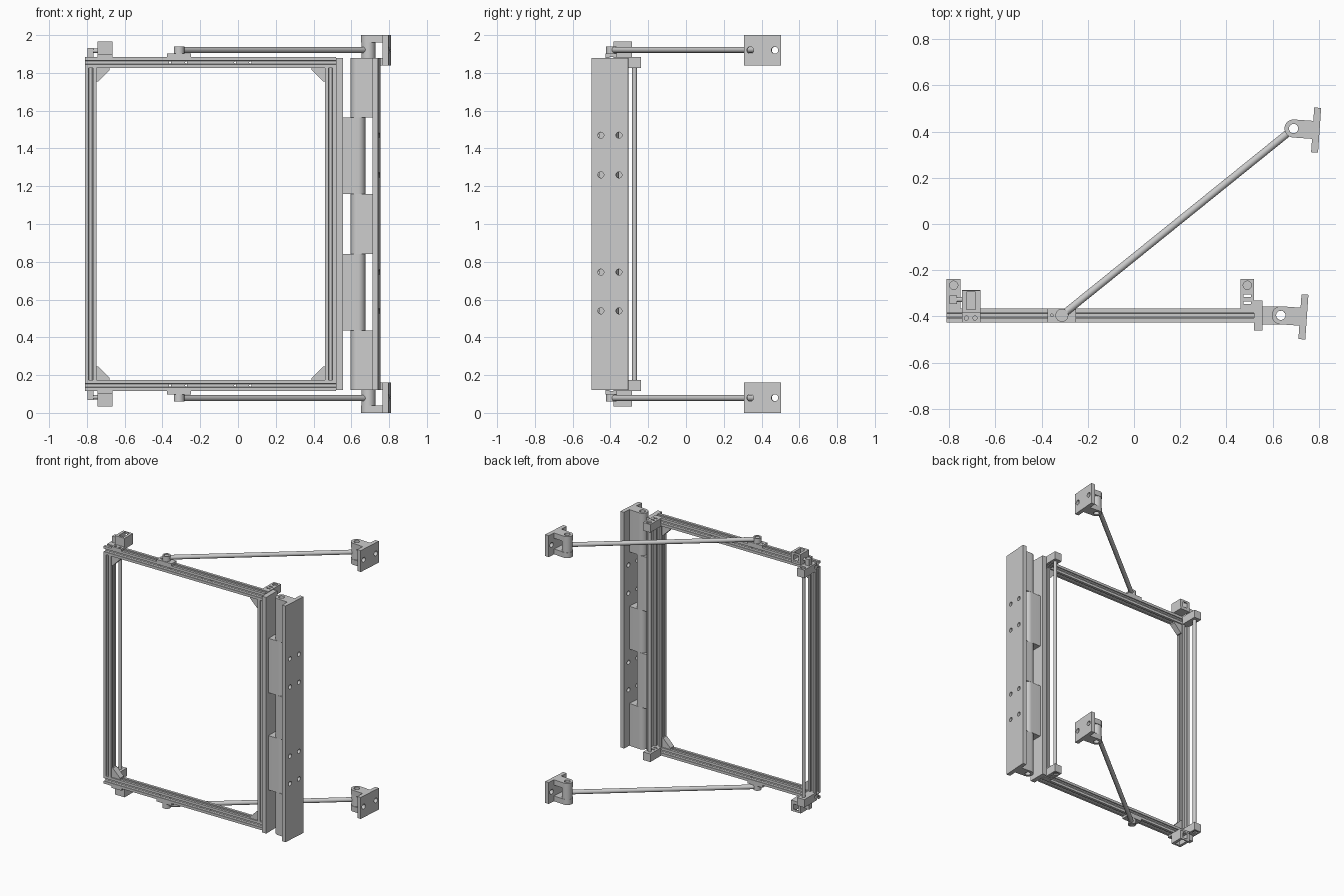
import bpy, bmesh, math
from mathutils import Matrix, Vector

default = bpy.data.objects.get("Cube")
if default:
    bpy.data.objects.remove(default, do_unlink=True)

# All heights are measured from the middle of the model, which sits at MID.
MID = 1.0
AXES = {"X": lambda u, v, w: (w, u, v),
        "Y": lambda u, v, w: (u, w, v),
        "Z": lambda u, v, w: (u, v, w)}


def prism(name, outline, start, end, axis="Z", matrix=None):
    """Extrude a closed 2D outline along an axis."""
    bm = bmesh.new()
    place = AXES[axis]
    low = [bm.verts.new(place(u, v, start)) for u, v in outline]
    high = [bm.verts.new(place(u, v, end)) for u, v in outline]
    bm.faces.new(low)
    bm.faces.new(high)
    for i in range(len(low)):
        j = (i + 1) % len(low)
        bm.faces.new((low[i], low[j], high[j], high[i]))
    if matrix:
        bm.transform(matrix)
    bmesh.ops.recalc_face_normals(bm, faces=bm.faces)
    mesh = bpy.data.meshes.new(name)
    bm.to_mesh(mesh)
    bm.free()
    obj = bpy.data.objects.new(name, mesh)
    obj.location.z = MID
    bpy.context.collection.objects.link(obj)
    return obj


def rect(u0, u1, v0, v1):
    return [(u0, v0), (u1, v0), (u1, v1), (u0, v1)]


def box(name, x, y, z, matrix=None):
    return prism(name, rect(*x, *y), *z, matrix=matrix)


def circle(u, v, r, steps=32):
    return [(u + r * math.cos(math.tau * i / steps),
             v + r * math.sin(math.tau * i / steps)) for i in range(steps)]


def finish(obj, cutters=(), mirror=False):
    """Cut holes, optionally mirror top to bottom, and shade."""
    for cutter in cutters:
        cutter.hide_render = True
        mod = obj.modifiers.new("Cut", "BOOLEAN")
        mod.operation, mod.solver, mod.object = "DIFFERENCE", "EXACT", cutter
    if mirror:
        mod = obj.modifiers.new("Mirror", "MIRROR")
        mod.use_axis = (False, False, True)
    bpy.context.view_layer.update()
    graph = bpy.context.evaluated_depsgraph_get()
    mesh = bpy.data.meshes.new_from_object(obj.evaluated_get(graph))
    obj.modifiers.clear()
    obj.data = mesh
    for cutter in cutters:
        bpy.data.objects.remove(cutter, do_unlink=True)
    bpy.ops.object.select_all(action="DESELECT")
    obj.select_set(True)
    bpy.context.view_layer.objects.active = obj
    bpy.ops.object.shade_smooth_by_angle(angle=math.radians(30))
    return obj


def slotted(cu, cv, half=0.03):
    """Square section with a T-slot in each side."""
    side = [(1, 1), (0.37, 1), (0.37, 0.75), (0.54, 0.75), (0.54, 0.64), (0.27, 0.37)]
    side += [(-u, v) for u, v in reversed(side[1:])]
    points = []
    for turn in range(4):
        c, s = round(math.cos(turn * math.pi / 2)), round(math.sin(turn * math.pi / 2))
        points += [(cu + half * (u * c - v * s), cv + half * (u * s + v * c)) for u, v in side]
    return points


FRAME_Y = -0.395
LEFT_X, RIGHT_X = -0.78, 0.49
RAIL_Z, RAIL_END = 0.855, 0.825

# Slotted frame rails with small screw holes
holes = [prism("cut", circle(x, RAIL_Z, 0.006, 12), -0.5, -0.3, "Y")
         for x in (-0.36, -0.275, -0.015, 0.065)]
finish(prism("horizontal_rails", slotted(FRAME_Y, RAIL_Z), LEFT_X - 0.03, RIGHT_X + 0.03, "X"),
       holes, mirror=True)
for name, x in (("outer_upright", LEFT_X), ("hinge_upright", RIGHT_X)):
    finish(prism(name, slotted(x, FRAME_Y), -RAIL_END, RAIL_END))

# Corner gussets
for name, x, way in (("outer_gussets", LEFT_X + 0.03, 1), ("hinge_gussets", RIGHT_X - 0.03, -1)):
    corner = [(x, RAIL_END), (x + way * 0.07, RAIL_END), (x + way * 0.07, 0.815),
              (x + way * 0.01, 0.755), (x, 0.755)]
    finish(prism(name, corner, FRAME_Y - 0.022, FRAME_Y + 0.022, "Y"), mirror=True)

# Vertical rods behind the frame and the blocks that hold them
for side, x in (("outer", LEFT_X), ("hinge", RIGHT_X)):
    cuts = [prism("cut", circle(x, -0.265, 0.018), 0.875, 0.9)]
    if side == "hinge":
        cuts += [box("cut", (x - 0.016, x + 0.016), (y - 0.005, y + 0.005), (0.8, 0.9))
                 for y in (-0.31, -0.34)]
    finish(box(side + "_rod_blocks", (x - 0.03, x + 0.03), (-0.365, -0.237), (RAIL_END, 0.885)),
           cuts, mirror=True)
    finish(prism(side + "_rod", circle(x, -0.272, 0.013), -RAIL_END, RAIL_END))

# Hinge geometry, local to the pin axis
BARREL, PIN = 0.039, 0.02


def knuckle(reach):
    """Barrel outline with a straight arm towards the given side."""
    way = math.copysign(1, reach)
    arc = [(-way * BARREL * math.sin(math.pi * i / 20), BARREL * math.cos(math.pi * i / 20))
           for i in range(21)]
    return arc + [(reach, -BARREL), (reach, BARREL)]


def bore(matrix):
    return prism("cut", circle(0, 0, PIN), -1.2, 1.2, matrix=matrix)


pin = Matrix.Translation((0.635, FRAME_Y, 0))
tilt = Matrix.Rotation(math.radians(-4), 4, "Z")
wall = pin @ tilt

# Frame side hinge leaf
finish(box("frame_hinge_plate", (0.52, 0.555), (-0.46, -0.33), (-0.88, 0.88)))
finish(prism("frame_hinge_knuckles", knuckle(-0.085), 0.16, 0.565, matrix=pin),
       [bore(pin)], mirror=True)

# Wall side hinge leaf
bolts = [prism("cut", circle(y, z, 0.016, 24), 0.07, 0.13, "X", wall)
         for y in (-0.048, 0.048) for z in (-0.46, -0.255, 0.26, 0.47)]
finish(box("wall_hinge_plate", (0.083, 0.113), (-0.097, 0.097), (-0.88, 0.88), wall), bolts)
finish(prism("wall_hinge_end_knuckles", knuckle(0.084), 0.565, 0.88, matrix=wall),
       [bore(wall)], mirror=True)
finish(prism("wall_hinge_middle_knuckle", knuckle(0.084), -0.16, 0.16, matrix=wall), [bore(wall)])

# Wall brackets: drilled plate with two ears
anchor = Vector((0.69, 0.413, 0))
bracket = Matrix.Translation(anchor) @ tilt
bolts = [prism("cut", circle(y, 0.92, 0.018, 24), 0.07, 0.13, "X", bracket) for y in (-0.065, 0.065)]
finish(box("bracket_plates", (0.083, 0.113), (-0.097, 0.097), (0.84, 1), bracket), bolts, mirror=True)
for name, low in (("bracket_inner_ears", 0.84), ("bracket_outer_ears", 0.96)):
    finish(prism(name, knuckle(0.084), low, low + 0.04, matrix=bracket), [bore(bracket)], mirror=True)
finish(prism("stay_wall_eyes", circle(0, 0, 0.037), 0.88, 0.96, matrix=bracket),
       [bore(bracket)], mirror=True)

# Diagonal stays and their mounts on the frame
mount = Vector((-0.312, FRAME_Y, 0))
span = anchor - mount
aim = Matrix.Translation(mount) @ Matrix.Rotation(math.atan2(span.y, span.x), 4, "Z")
finish(prism("stay_rods", circle(0, 0.922, 0.016), 0.02, span.length - 0.03, "X", aim), mirror=True)
finish(box("stay_mounts", (-0.375, -0.25), (-0.425, -0.365), (0.885, 0.902)),
       [prism("cut", circle(-0.355, FRAME_Y, 0.006, 12), 0.89, 0.92)], mirror=True)
finish(prism("stay_frame_eyes", circle(mount.x, mount.y, 0.028), 0.902, 0.94),
       [prism("cut", circle(mount.x, mount.y, 0.018), 0.935, 0.95)], mirror=True)

# Latch housings: screwed foot, open channel and side pin
screws = [prism("cut", circle(x, -0.407, 0.009, 16), 0.893, 0.92) for x in (-0.725, -0.688)]
finish(box("latch_feet", (-0.745, -0.665), (-0.425, -0.285), (0.885, 0.9)), screws, mirror=True)
finish(box("latch_channels", (-0.745, -0.665), (-0.385, -0.287), (0.9, 0.965)),
       [box("cut", (-0.725, -0.685), (-0.37, -0.295), (0.91, 0.98)),
        box("cut", (-0.725, -0.685), (-0.3, -0.28), (0.91, 0.95))], mirror=True)
finish(prism("latch_pins", circle(-0.327, 0.917, 0.011, 20), -0.78, -0.74, "X"), mirror=True)
finish(box("latch_knobs", (-0.797, -0.765), (-0.345, -0.31), (0.885, 0.932)), mirror=True)
